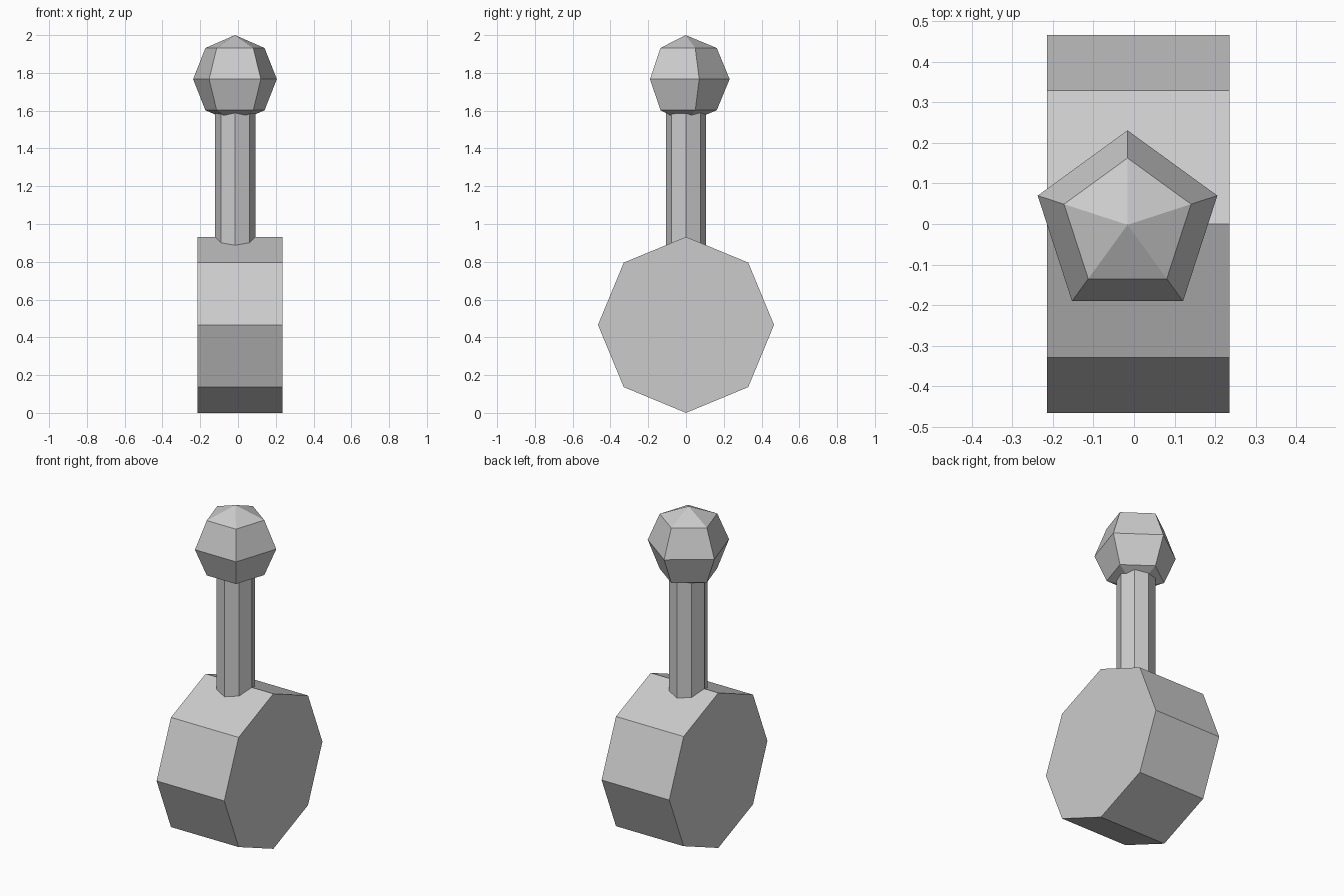
import bpy
import bmesh
from math import sin, cos, pi
from mathutils import Matrix

if "Cube" in bpy.data.objects:
    bpy.data.objects.remove(bpy.data.objects["Cube"])


def lathe(name, profile, sides, location, rotation=None):
    """Revolve (radius, height) points around z, first corner on +y; close the ends."""
    bm = bmesh.new()
    rings = []
    for r, h in profile:
        if r < 1e-5:
            rings.append([bm.verts.new((0, 0, h))] * sides)
        else:
            angles = [pi / 2 + 2 * pi * i / sides for i in range(sides)]
            rings.append([bm.verts.new((r * cos(a), r * sin(a), h)) for a in angles])
    for low, high in zip(rings, rings[1:]):
        for i in range(sides):
            j = (i + 1) % sides
            corners = dict.fromkeys((low[i], low[j], high[j], high[i]))
            bm.faces.new(list(corners))
    for ring in (rings[0], rings[-1]):
        if len(set(ring)) > 1:
            bm.faces.new(ring)
    bmesh.ops.recalc_face_normals(bm, faces=bm.faces)
    if rotation:
        bm.transform(rotation)
    mesh = bpy.data.meshes.new(name)
    bm.to_mesh(mesh)
    bm.free()
    obj = bpy.data.objects.new(name, mesh)
    obj.location = location
    bpy.context.collection.objects.link(obj)
    return obj


# Octagonal drum lying along x
lathe("base_drum", [(0.466, -0.225), (0.466, 0.225)], 8,
      (0.01, 0, 0.466), Matrix.Rotation(pi / 2, 4, 'Y'))

# Upright octagonal stem, ends buried in the drum and the knob
lathe("stem", [(0.107, 0.7), (0.107, 1.66)], 8, (-0.015, 0, 0))

# Five-sided ball knob
R = 0.233
ball = [(R * sin(pi * k / 4), -R * cos(pi * k / 4)) for k in range(5)]
lathe("knob", ball, 5, (-0.016, -0.002, 2 - R))
